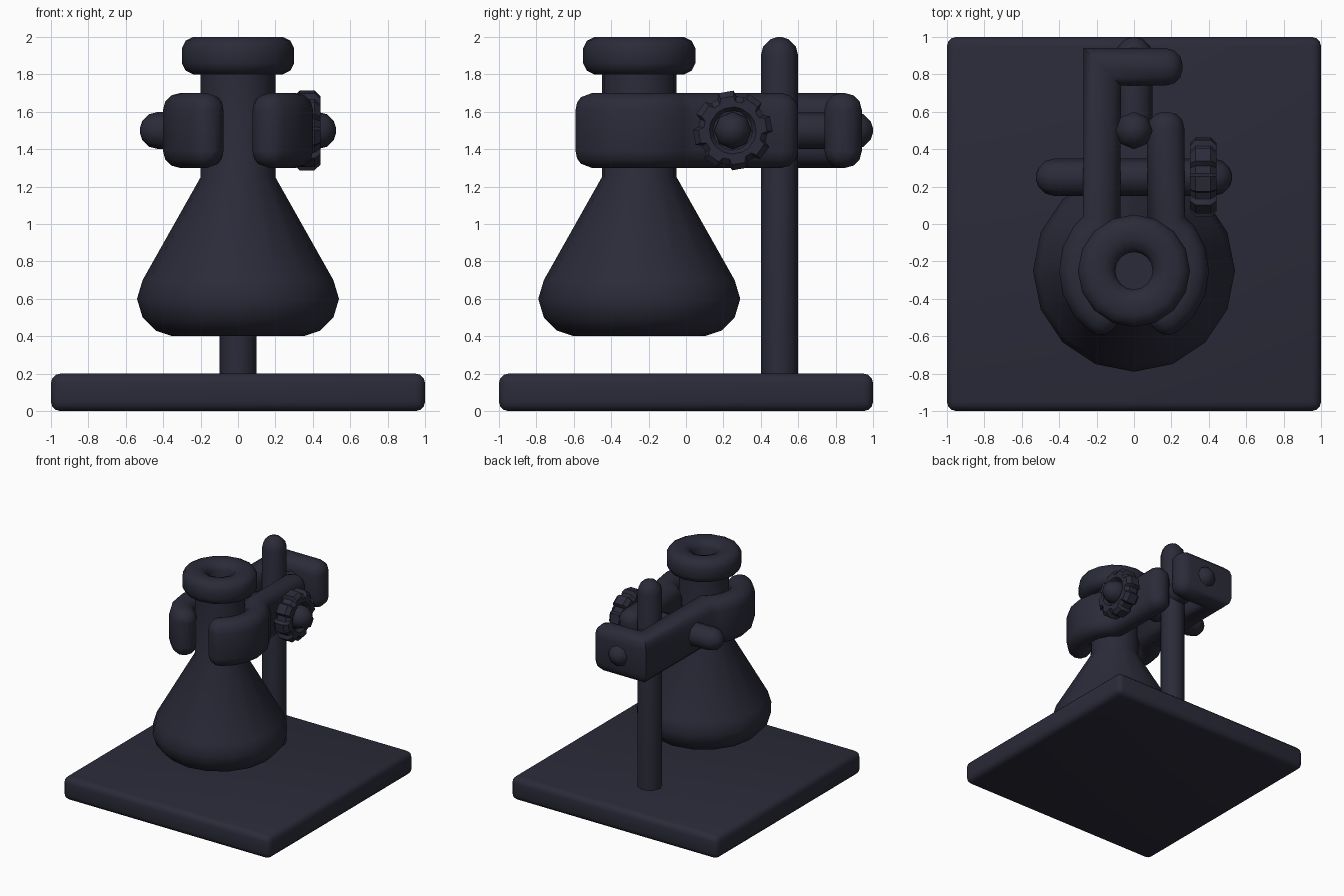
import bpy, bmesh
from math import sin, cos, pi, radians
from mathutils import Vector, Matrix

if "Cube" in bpy.data.objects:
    bpy.data.objects.remove(bpy.data.objects["Cube"])

dark = bpy.data.materials.new("dark_slate")
dark.diffuse_color = (0.024, 0.024, 0.042, 1)
dark.use_nodes = True
dark.node_tree.nodes["Principled BSDF"].inputs["Base Color"].default_value = dark.diffuse_color


def finish(bm, name, angle=50):
    bmesh.ops.remove_doubles(bm, verts=bm.verts, dist=1e-5)
    bmesh.ops.recalc_face_normals(bm, faces=bm.faces)
    me = bpy.data.meshes.new(name)
    bm.to_mesh(me)
    bm.free()
    ob = bpy.data.objects.new(name, me)
    bpy.context.collection.objects.link(ob)
    me.materials.append(dark)
    bpy.ops.object.select_all(action='DESELECT')
    ob.select_set(True)
    bpy.context.view_layer.objects.active = ob
    bpy.ops.object.shade_smooth_by_angle(angle=radians(angle))
    return ob


def skin(bm, rings, cap=True):
    """Join successive closed rings of points with quads."""
    vs = [[bm.verts.new(p) for p in r] for r in rings]
    n = len(vs[0])
    for a, b in zip(vs, vs[1:]):
        for i in range(n):
            j = (i + 1) % n
            bm.faces.new((a[i], a[j], b[j], b[i]))
    if cap:
        bm.faces.new(vs[0][::-1])
        bm.faces.new(vs[-1])


def lathe(name, profile, sides, matrix):
    """Revolve (radius, height) points about local z."""
    bm = bmesh.new()
    skin(bm, [[(r * cos(2 * pi * i / sides), r * sin(2 * pi * i / sides), z)
               for i in range(sides)] for r, z in profile])
    bmesh.ops.transform(bm, matrix=matrix, verts=bm.verts)
    return finish(bm, name)


def domed(r, z0, z1, both=False):
    """Profile of a rod with a rounded end."""
    dome = [(r, 0), (r * 0.87, r * 0.5), (r * 0.5, r * 0.87), (r * 0.12, r)]
    top = [(a, z1 - r + b) for a, b in dome]
    bottom = [(a, z0 + r - b) for a, b in reversed(dome)] if both else [(r, z0)]
    return bottom + top


def sweep(name, path):
    """Sweep a rounded bar section along a level path with rounded ends."""
    pts = [Vector((x, y, 1.5)) for x, y in path]
    R, core_w, core_h = 0.09, 0.01, 0.11

    def ring(c, side, rad, stretch=1):
        out = []
        for k, (sx, sz) in enumerate(((1, 1), (-1, 1), (-1, -1), (1, -1))):
            for s in range(4):
                a = (k + s / 3) * pi / 2
                u = (sx * core_w + rad * cos(a)) * stretch
                out.append(c + side * u + Vector((0, 0, sz * core_h + rad * sin(a))))
        return out

    def perp(d):
        return Vector((-d.y, d.x, 0))

    dirs = [(b - a).normalized() for a, b in zip(pts, pts[1:])]
    rings = []
    for s in (3, 2, 1):
        a = s / 3 * pi / 2
        rings.append(ring(pts[0] - dirs[0] * R * sin(a), perp(dirs[0]), max(R * cos(a), 0.001)))
    rings.append(ring(pts[0], perp(dirs[0]), R))
    for p, d0, d1 in zip(pts[1:-1], dirs, dirs[1:]):
        m = (d0 + d1).normalized()
        rings.append(ring(p, perp(m), R, 1 / m.dot(d0)))
    rings.append(ring(pts[-1], perp(dirs[-1]), R))
    for s in (1, 2, 3):
        a = s / 3 * pi / 2
        rings.append(ring(pts[-1] + dirs[-1] * R * sin(a), perp(dirs[-1]), max(R * cos(a), 0.001)))
    bm = bmesh.new()
    skin(bm, rings)
    return finish(bm, name)


# Base plate
bm = bmesh.new()
bmesh.ops.create_cube(bm, size=1, matrix=Matrix.Translation((0, 0, 0.1)) @ Matrix.Diagonal((2, 2, 0.2, 1)))
bmesh.ops.bevel(bm, geom=bm.edges[:], offset=0.05, segments=3, profile=0.5, affect='EDGES')
finish(bm, "base_plate")

# Upright rod
lathe("upright_rod", domed(0.1, 0.18, 2.0), 8, Matrix.Translation((0, 0.5, 0)))

# Flask with rolled rim and a recessed mouth
flask = [(0.35, 0.4), (0.44, 0.43), (0.51, 0.5), (0.54, 0.6), (0.51, 0.7),
         (0.2, 1.25), (0.2, 1.8), (0.24, 1.8), (0.28, 1.82), (0.3, 1.86),
         (0.3, 1.94), (0.28, 1.98), (0.24, 2.0), (0.17, 2.0), (0.12, 1.98),
         (0.1, 1.94), (0.1, 1.82)]
lathe("flask", flask, 16, Matrix.Translation((0, -0.25, 0)))

# Clamp arms: straight bars ending in curved jaws round the neck
jaw = [(0.3 * cos(radians(125 + 110 * i / 6)), -0.25 + 0.3 * sin(radians(125 + 110 * i / 6)))
       for i in range(7)]
sweep("left_clamp_arm", [(0.17, 0.84), (-0.17, 0.84)] + jaw)
sweep("right_clamp_arm", [(-x, y) for x, y in [(-0.17, 0.51)] + jaw])

# Cross bolt through both arms, and fixing screw through the hook
along_x = Matrix.Rotation(pi / 2, 4, 'Y')
along_y = Matrix.Rotation(-pi / 2, 4, 'X')
lathe("cross_bolt", domed(0.1, -0.525, 0.525, True), 8,
      Matrix.Translation((0, 0.25, 1.5)) @ along_x)
lathe("fixing_screw", domed(0.1, 0.55, 1.0), 8, Matrix.Translation((0, 0, 1.5)) @ along_y)

# Knurled knob on the bolt
bm = bmesh.new()
rings = []
for x, inset in ((0.3, 0.03), (0.33, 0), (0.41, 0), (0.44, 0.03)):
    ring = []
    for t in range(8):
        for off, r in ((-16, 0.185), (-11, 0.213), (11, 0.213), (16, 0.185)):
            a = radians(t * 45 + off + 10)
            ring.append((x, 0.25 + (r - inset) * cos(a), 1.5 + (r - inset) * sin(a)))
    rings.append(ring)
for x, rad in ((0.44, 0.125), (0.41, 0.105)):
    rings.append([(x, 0.25 + rad * cos(radians(k // 4 * 45 + o + 10)),
                   1.5 + rad * sin(radians(k // 4 * 45 + o + 10)))
                  for k, o in enumerate((-16, -11, 11, 16) * 8)])
skin(bm, rings)
finish(bm, "knob", 35)
